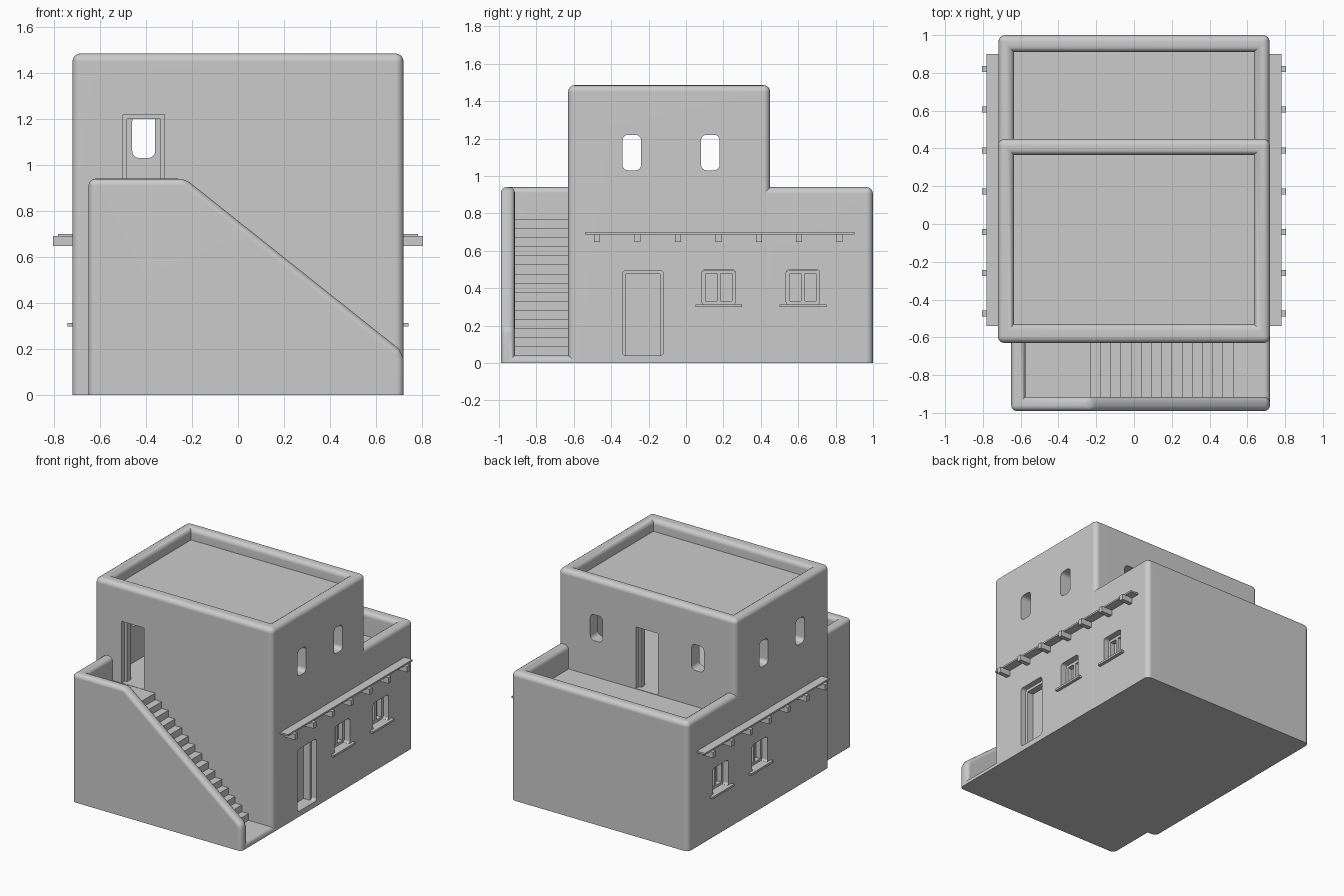
import bpy, bmesh, math
from mathutils import Vector

if "Cube" in bpy.data.objects:
    bpy.data.objects.remove(bpy.data.objects["Cube"], do_unlink=True)

plaster = bpy.data.materials.new("pale_plaster")
plaster.use_nodes = True
COLOUR = (0.6, 0.6, 0.6, 1)
plaster.diffuse_color = COLOUR
plaster.node_tree.nodes["Principled BSDF"].inputs["Base Color"].default_value = COLOUR


def finish(name, bm):
    bmesh.ops.recalc_face_normals(bm, faces=bm.faces)
    mesh = bpy.data.meshes.new(name)
    bm.to_mesh(mesh)
    bm.free()
    mesh.materials.append(plaster)
    obj = bpy.data.objects.new(name, mesh)
    bpy.context.collection.objects.link(obj)
    return obj


def box(name, x, y, z, round_axis=None, radius=0.03):
    """Box from (min, max) ranges; optionally rounds the edges along one axis."""
    bm = bmesh.new()
    bmesh.ops.create_cube(bm, size=1)
    for v in bm.verts:
        v.co = Vector([(lo + hi) / 2 + c * (hi - lo) for (lo, hi), c in zip((x, y, z), v.co)])
    if round_axis is not None:
        along = [e for e in bm.edges
                 if abs((e.verts[0].co - e.verts[1].co).normalized()[round_axis]) > 0.9]
        bmesh.ops.bevel(bm, geom=along, offset=radius, segments=4, profile=0.5, affect='EDGES')
    return finish(name, bm)


def prism(name, outline, y0, y1):
    """Extrude an (x, z) outline along y."""
    bm = bmesh.new()
    face = bm.faces.new([bm.verts.new((px, y0, pz)) for px, pz in outline])
    ext = bmesh.ops.extrude_face_region(bm, geom=[face])
    moved = [g for g in ext["geom"] if isinstance(g, bmesh.types.BMVert)]
    bmesh.ops.translate(bm, verts=moved, vec=(0, y1 - y0, 0))
    return finish(name, bm)


def activate(obj):
    bpy.ops.object.select_all(action='DESELECT')
    obj.select_set(True)
    bpy.context.view_layer.objects.active = obj


def carve(obj, *cutters):
    activate(obj)
    for cutter in cutters:
        mod = obj.modifiers.new("carve", 'BOOLEAN')
        mod.operation = 'DIFFERENCE'
        mod.solver = 'EXACT'
        mod.object = cutter
        bpy.ops.object.modifier_apply(modifier=mod.name)
        bpy.data.objects.remove(cutter, do_unlink=True)


def soften(obj, width):
    """Round every outward edge above the ground."""
    bm = bmesh.new()
    bm.from_mesh(obj.data)
    bmesh.ops.dissolve_limit(bm, angle_limit=0.01, verts=bm.verts, edges=bm.edges)
    edges = [e for e in bm.edges if e.is_manifold and e.is_convex
             and e.calc_face_angle(0) > 0.5
             and max(v.co.z for v in e.verts) > 0.01]
    bmesh.ops.bevel(bm, geom=edges, offset=width, segments=4, profile=0.5,
                    affect='EDGES', clamp_overlap=True)
    bm.to_mesh(obj.data)
    bm.free()


def smooth(obj):
    activate(obj)
    bpy.ops.object.shade_smooth_by_angle(angle=math.radians(35))
    mod = obj.modifiers.new("even_normals", 'WEIGHTED_NORMAL')
    mod.keep_sharp = True


# Upper storey, running down to the ground, with a sunken roof
LOW, HIGH, FLOOR, HEAD = 0.94, 1.485, 0.77, 1.22
tower = box("main_house", (-0.72, 0.72), (-0.63, 0.45), (0, HIGH))
carve(tower, box("cut", (-0.635, 0.635), (-0.53, 0.365), (1.4, 1.7)))
soften(tower, 0.035)
carve(tower, box("cut", (-0.62, 0.62), (-0.54, 0.36), (FLOOR, 1.33)))

# Upper windows and doors
for y in (-0.29, 0.13):
    carve(tower, box("cut", (-0.9, 0.9), (y - 0.05, y + 0.05), (1.03, HEAD), 0))
for x in (-0.41, 0.41):
    carve(tower, box("cut", (x - 0.05, x + 0.05), (0.3, 0.6), (1.03, HEAD), 1))
DOORS = (("front", -0.41, -0.63, -0.7, -0.5), ("terrace", 0, 0.45, 0.3, 0.6))
for _, x, _, y0, y1 in DOORS:
    carve(tower, box("cut", (x - 0.09, x + 0.09), (y0, y1), (FLOOR, HEAD)))

# Back terrace block with parapet
terrace = box("terrace_block", (-0.718, 0.718), (0.3, 1.0), (0, LOW))
carve(terrace, box("cut", (-0.635, 0.635), (0.2, 0.91), (FLOOR - 0.003, 1.2)))
soften(terrace, 0.035)

# Ground-floor door and windows recesses
DOOR_Y, DOOR_HALF = -0.23, 0.11
carve(tower, box("cut", (0.63, 0.8), (DOOR_Y - DOOR_HALF, DOOR_Y + DOOR_HALF), (0.04, 0.495), 0, 0.02))
WINDOWS = ((tower, 0.175), (terrace, 0.625))
for body, y in WINDOWS:
    for lo, hi in ((0.64, 0.8), (-0.8, -0.64)):
        carve(body, box("cut", (lo, hi), (y - 0.09, y + 0.09), (0.31, 0.5), 0, 0.02))

# Stair enclosure: sloping outer wall and end wall
enclosure = prism("stair_wall", [(-0.65, 0), (-0.65, LOW), (-0.23, LOW),
                                 (0.7, 0.2), (0.72, 0.16), (0.72, 0)], -0.99, -0.57)
carve(enclosure, box("cut", (-0.575, 0.9), (-0.915, -0.4), (0.04, 1.2)))
soften(enclosure, 0.03)

# Steps and landing
STEPS = 15
run, rise = 0.81 / STEPS, (FLOOR - 0.042) / STEPS
outline = [(-0.6, 0.01), (-0.6, FLOOR - 0.002)]
for i in range(STEPS):
    x, z = -0.23 + run * i, FLOOR - 0.002 - rise * i
    outline += [(x, z), (x, z - rise)]
outline += [(0.6, 0.04), (0.6, 0.01)]
prism("stairs", outline, -0.93, -0.6)

for obj in (tower, terrace, enclosure):
    smooth(obj)

# Door frames set inside the openings
for label, x, wall, _, _ in DOORS:
    inward = 1 if wall < 0 else -1
    ys = sorted((wall + inward * 0.035, wall + inward * 0.08))
    for side, s in (("left", 1), ("right", -1)):
        xs = sorted((x + s * 0.092, x + s * 0.072))
        box(f"{label}_door_jamb_{side}", xs, ys, (FLOOR, HEAD))
    box(f"{label}_door_lintel", (x - 0.09, x + 0.09), ys, (HEAD - 0.02, HEAD + 0.002))
for s in (-1, 1):
    ys = sorted((DOOR_Y + s * 0.112, DOOR_Y + s * 0.09))
    box("side_door_jamb", (0.63, 0.68), ys, (0.04, 0.49))
box("side_door_lintel", (0.63, 0.68), (DOOR_Y - 0.11, DOOR_Y + 0.11), (0.475, 0.496))


def both_sides(name, x, y, z):
    for label, s in (("left", 1), ("right", -1)):
        box(f"{name}_{label}", sorted((s * x[0], s * x[1])), y, z)


# Window frames, mullions and sills
for _, y in WINDOWS:
    for offset in (-0.08, 0, 0.08):
        both_sides("window_upright", (0.63, 0.675), (y + offset - 0.01, y + offset + 0.01), (0.31, 0.49))
    for z in (0.32, 0.488):
        both_sides("window_rail", (0.63, 0.675), (y - 0.085, y + 0.085), (z - 0.01, z + 0.01))
    both_sides("window_sill", (0.65, 0.742), (y - 0.125, y + 0.125), (0.298, 0.313))

# Ledge boards carried on projecting beams
both_sides("ledge_board", (0.7, 0.782), (-0.54, 0.9), (0.688, 0.7))
for i in range(7):
    y = -0.475 + i * 0.216
    both_sides("roof_beam", (0.7, 0.805), (y - 0.016, y + 0.016), (0.648, 0.69))
